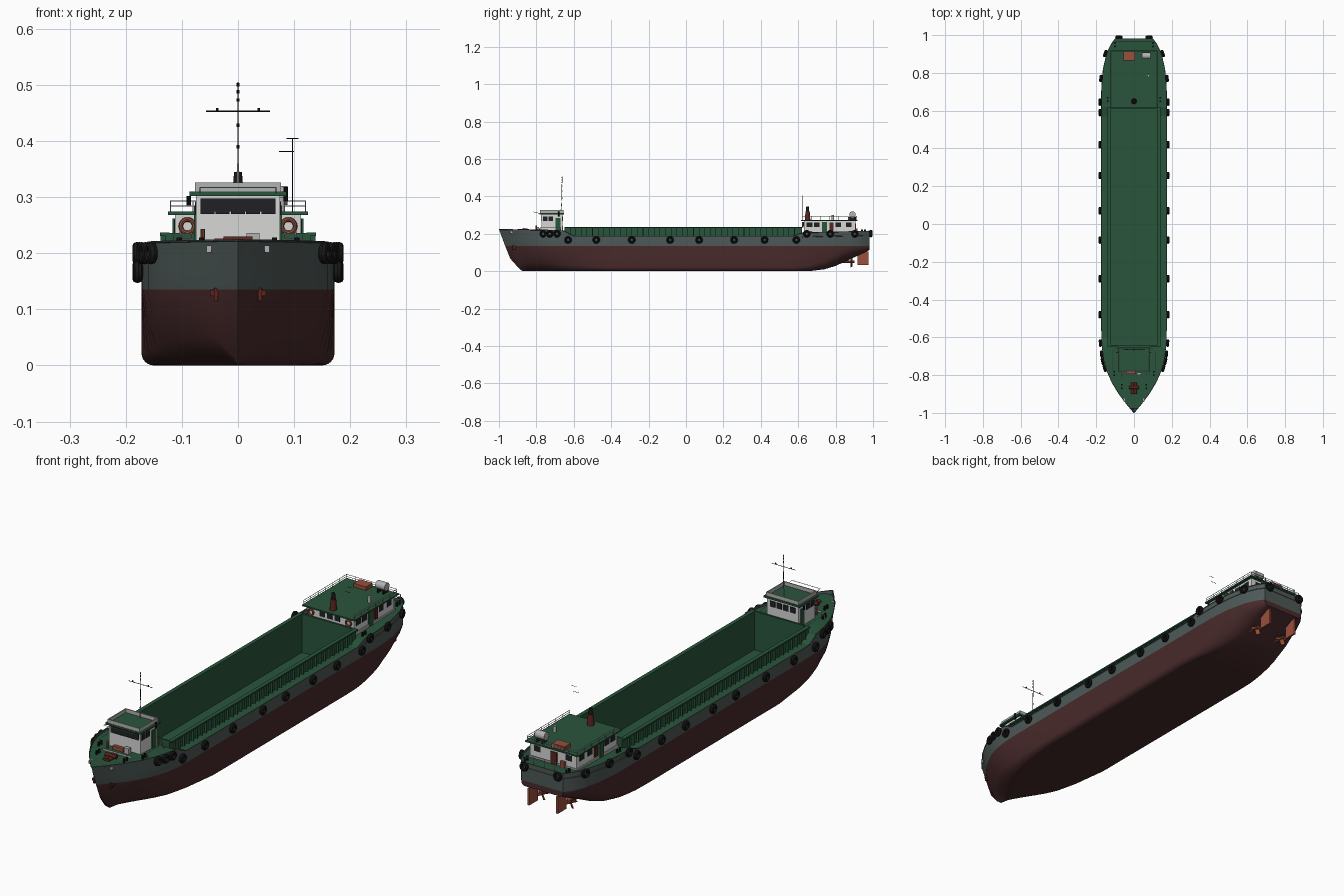
import bpy, bmesh, math
from mathutils import Vector, Matrix

if "Cube" in bpy.data.objects:
    bpy.data.objects.remove(bpy.data.objects["Cube"])

def mat(name, r, g, b):
    m = bpy.data.materials.new(name)
    m.diffuse_color = (r, g, b, 1)
    m.use_nodes = True
    m.node_tree.nodes["Principled BSDF"].inputs["Base Color"].default_value = m.diffuse_color
    return m

GREEN = mat("deck green", 0.022, 0.09, 0.044)
GREY = mat("hull grey", 0.075, 0.10, 0.095)
RED = mat("bottom red", 0.065, 0.023, 0.024)
WHITE = mat("white paint", 0.68, 0.68, 0.67)
LIGHT = mat("light grey", 0.45, 0.45, 0.45)
BLACK = mat("rubber black", 0.009, 0.009, 0.01)
GLASS = mat("window dark", 0.014, 0.015, 0.018)
ORANGE = mat("primer orange", 0.32, 0.08, 0.046)
MAROON = mat("dark red", 0.1, 0.018, 0.012)

def finish(name, bm, mats, smooth=False):
    bmesh.ops.recalc_face_normals(bm, faces=bm.faces)
    me = bpy.data.meshes.new(name)
    bm.to_mesh(me)
    bm.free()
    ob = bpy.data.objects.new(name, me)
    bpy.context.collection.objects.link(ob)
    for m in mats if isinstance(mats, list) else [mats]:
        me.materials.append(m)
    if smooth:
        bpy.ops.object.select_all(action='DESELECT')
        ob.select_set(True)
        bpy.context.view_layer.objects.active = ob
        bpy.ops.object.shade_smooth_by_angle(angle=math.radians(35))
    return ob

def boxes(name, m, items):
    """items: (x0, x1, y0, y1, z0, z1)"""
    bm = bmesh.new()
    for x0, x1, y0, y1, z0, z1 in items:
        M = Matrix.Translation(((x0+x1)/2, (y0+y1)/2, (z0+z1)/2)) @ Matrix.Diagonal((abs(x1-x0), y1-y0, z1-z0, 1))
        bmesh.ops.create_cube(bm, size=1, matrix=M)
    return finish(name, bm, m)

def rods(name, m, items, r=0.0015, r2=None, seg=6):
    """items: (start, end) pairs"""
    bm = bmesh.new()
    for a, b in items:
        a, b = Vector(a), Vector(b)
        d = b - a
        M = Matrix.Translation((a+b)/2) @ d.to_track_quat('Z', 'Y').to_matrix().to_4x4()
        bmesh.ops.create_cone(bm, cap_ends=True, segments=seg, radius1=r, radius2=r if r2 is None else r2,
                              depth=d.length, matrix=M)
    return finish(name, bm, m, seg > 6)

def rings(name, m, items, R, r, n=20, k=8):
    """items: (centre, yaw); ring axis is horizontal along yaw"""
    bm = bmesh.new()
    for c, yaw in items:
        M = Matrix.Translation(c) @ Matrix.Rotation(yaw, 4, 'Z') @ Matrix.Rotation(math.pi/2, 4, 'Y')
        g = []
        for i in range(n):
            t = math.tau*i/n
            g.append([bm.verts.new(M @ Vector(((R+r*math.cos(p))*math.cos(t), (R+r*math.cos(p))*math.sin(t),
                      1.25*r*math.sin(p)))) for p in (math.tau*j/k for j in range(k))])
        for i in range(n):
            for j in range(k):
                bm.faces.new((g[i][j], g[(i+1) % n][j], g[(i+1) % n][(j+1) % k], g[i][(j+1) % k]))
    return finish(name, bm, m, True)

def lerp(tab, v):
    for (a, p), (b, q) in zip(tab, tab[1:]):
        if v <= b:
            return p + (q-p)*max(0, v-a)/(b-a)
    return tab[-1][1]

# hull lines: half beam, keel height, sheer, stem rake, bottom narrowing
BEAM = [(-1, 0), (-.96, .034), (-.9, .08), (-.84, .116), (-.78, .143), (-.72, .16), (-.64, .17), (-.55, .172),
        (.72, .172), (.82, .163), (.9, .145), (.95, .122), (.98, .1)]
KEEL = [(.66, 0), (.74, .01), (.8, .028), (.88, .065), (.98, .112)]
TOP = [(-1, .223), (-.72, .219), (-.65, .215), (-.6, .187), (.57, .187), (.62, .205), (.98, .214)]
STEM = [(0, -.875), (.012, -.905), (.03, -.925), (.135, -.967), (.224, -1)]
FINE = [(-1, .4), (-.85, .5), (-.7, .72), (-.55, .9), (-.4, 1), (.55, 1), (.72, .9), (.85, .76), (.98, .75)]
HOLD0, HOLD1, WL = -.65, .62, .135
YS = [-1, -.98, -.96, -.93, -.9, -.87, -.84, -.81, -.78, -.75, -.72, -.68, -.65, -.6, -.55, -.48, -.4, -.2, 0, .3, .5,
      .57, .62, .66, .7, .74, .77, .8, .82, .84, .88, .9, .93, .95, .98]

def rake(y, z):
    return y if y > HOLD0 else HOLD0 + (y-HOLD0)*(lerp(STEM, z)-HOLD0)/(-1-HOLD0)

def section(y):
    w, zb, zt, f = lerp(BEAM, y), lerp(KEEL, y), lerp(TOP, y), lerp(FINE, y)
    r = min(lerp([(-1, .06), (-.6, .03), (-.4, .022), (.6, .022), (.85, .06)], y), w*.9, .13-zb)
    p = [(0, zb), ((w-r)*.5, zb)]
    p += [(w-r+r*math.sin(a), zb+r-r*math.cos(a)) for a in (i*math.pi/12 for i in range(7))]
    p += [(w, (zb+r+WL)/2), (w, WL), (w, (WL+zt)/2), (w, zt)]
    flare = lambda z: f + (1-f)*math.sin(math.pi/2*min(1, max(0, z/WL)))
    return [(x*flare(z), rake(y, z), z) for x, z in p]

bm = bmesh.new()
last = []
for s in (1, -1):
    g = [[bm.verts.new((s*x, y, z)) for x, y, z in section(v)] for v in YS]
    for a, b in zip(g, g[1:]):
        for j in range(len(a)-1):
            bm.faces.new((a[j], b[j], b[j+1], a[j+1]))
    last.append(g[-1])
for j in range(len(last[0])-1):  # transom
    bm.faces.new((last[0][j], last[0][j+1], last[1][j+1], last[1][j]))
bmesh.ops.remove_doubles(bm, verts=bm.verts, dist=.0003)
bmesh.ops.dissolve_degenerate(bm, edges=bm.edges, dist=.0001)
for f in bm.faces:
    f.material_index = int(f.calc_center_median().z < WL)
finish("hull", bm, [GREY, RED], True)

# deck plating, open over the hold
bm = bmesh.new()
for a, b in zip(YS[1:], YS[2:]):
    inner = .125 if HOLD0 < (a+b)/2 < HOLD1 else 0
    for s in (1, -1):
        vs = []
        for y, side in ((a, 0), (a, 1), (b, 1), (b, 0)):
            z = lerp(TOP, y) - (.004 if HOLD0 < y < HOLD1 else .009)
            vs.append(bm.verts.new((s*(lerp(BEAM, y) if side else inner), rake(y, z), z)))
        bm.faces.new(vs)
bmesh.ops.remove_doubles(bm, verts=bm.verts, dist=.0003)
finish("deck", bm, GREEN)

# gunwale follows the hull edge, rubbing strake round the stern
for name, dz, seq in (("gunwale", 0, YS), ("rubbing_strake", -.022, YS[22:])):
    segs = []
    for s in (1, -1):
        pts = [(s*lerp(BEAM, y), rake(y, lerp(TOP, y)+dz), lerp(TOP, y)+dz) for y in seq]
        segs += list(zip(pts, pts[1:]))
    z = .214+dz
    rods(name, GREY, segs + [((-.1, .98, z), (.1, .98, z))], .002)

# cargo hold: floor, walls, coaming flange, stays tucked under the flange
T = .236
boxes("cargo_hold", GREEN, [(-.125, .125, HOLD0, HOLD1, .06, .07), (-.129, -.123, HOLD0, HOLD1, .06, T),
      (.123, .129, HOLD0, HOLD1, .06, T), (-.129, .129, HOLD0, HOLD0+.008, .06, T), (-.129, .129, HOLD1-.008, HOLD1, .06, T)])
boxes("coaming_flange", GREEN, [(s*.122, s*.139, HOLD0, HOLD1, T-.005, T+.001) for s in (1, -1)])
boxes("coaming_stays", GREEN, [(s*.128, s*.138, y-.0015, y+.0015, .182, T-.004) for s in (1, -1)
      for y in (-.62+.03*i for i in range(41))])

# tyre fenders along the sides, clusters at bow and stern
tyres = []
for y, z in [(v, .167) for v in (-.63, -.48, -.29, -.085, .07, .257, .42, .59)] + \
        [(-.765, .2), (-.728, .2), (-.69, .2), (.645, .2), (.77, .2), (.9, .2)]:
    a = math.atan2(-(lerp(BEAM, y+.02)-lerp(BEAM, y-.02)), .04)
    x = lerp(BEAM, y)+.008*math.cos(a)
    yy = rake(y, z)+.008*math.sin(a)
    tyres += [((x, yy, z), a), ((-x, yy, z), math.pi-a)]
tyres += [((s*.08, .989, .2), math.pi/2) for s in (1, -1)]
rings("tyre_fenders", BLACK, tyres, .0135, .0065)

# forward wheelhouse
boxes("wheelhouse", WHITE, [(-.075, .075, -.772, -.66, .19, .302)])
boxes("wheelhouse_roof", GREEN, [(-.086, .086, -.782, -.652, .302, .31)])
boxes("roof_parapet", LIGHT, [(-.077, .077, -.78, -.776, .31, .326), (-.077, .077, -.66, -.656, .31, .326),
      (-.077, -.073, -.78, -.656, .31, .326), (.073, .077, -.78, -.656, .31, .326)])
rods("awning_frame", LIGHT, [((-.068, -.818, .317), (.068, -.818, .317))] +
     [((s*.068, -.818, .317), (s*.068, -.778, .308)) for s in (1, -1)], .0012)
boxes("wheelhouse_windows", GLASS, [(-.067, .067, -.775, -.77, .274, .297)] +
      [(-.067+.0272*i, -.067+.0272*i+.025, -.775, -.77, .27, .275) for i in range(5)] +
      [(-.06+.032*i, -.036+.032*i, -.662, -.657, .268, .292) for i in range(4)] +
      [(s*.074, s*.077, y, y+.024, .268, .292) for s in (1, -1) for y in (-.765, -.735)])
boxes("wheelhouse_doors", GREEN, [(s*.074, s*.078, -.697, -.672, .2, .285) for s in (1, -1)])
lad = []
for s in (1, -1):
    for k in (0, 1):
        lad.append(((s*(.083+.02*k), -.66, .2), (s*(.083+.02*k), -.66, .24)))
        lad.append(((s*.115, -.78+.11*k, .2), (s*.115, -.78+.11*k, .232)))
    lad += [((s*.083, -.66, .205+.01*i), (s*.103, -.66, .205+.01*i)) for i in range(4)]
    lad.append(((s*.115, -.78, .232), (s*.115, -.67, .232)))
rods("ladders_and_rails", LIGHT, lad, .0012)

# signal mast with yard and lamps
rods("mast_base", LIGHT, [((0, -.668, .31), (0, -.666, .36))], .0028, .002, 8)
rods("mast", BLACK, [((0, -.666, .36), (0, -.662, .505)), ((-.057, -.664, .453), (.057, -.664, .453))], .0012)
rods("mast_lamps", BLACK, [((x, -.664, z), (x, -.664, z+.006)) for x, z in
     ((-.037, .453), (.037, .453), (0, .47), (0, .485), (0, .497), (0, .387), (0, .425))], .0026, None, 8)
rods("searchlights", BLACK, [((.085, -.68, .292), (.085, -.68, .318)), ((-.088, -.68, .285), (-.088, -.68, .302))],
     .004, None, 10)

# foredeck gear: windlass, hatch, bollards, anchors
rods("windlass", MAROON, [((-.026, -.865, .222), (.026, -.865, .222)), ((-.008, -.9, .216), (-.008, -.84, .216)),
     ((.008, -.9, .216), (.008, -.84, .216))], .008, None, 12)
boxes("deck_locker", LIGHT, [(.015, .038, -.8, -.785, .205, .236), (-.07, .07, -.824, -.822, .205, .22)])
boxes("deck_hatch", ORANGE, [(-.042, .008, -.795, -.78, .205, .226)])
rods("vent_posts", ORANGE, [((-.063, -.8, .205), (-.063, -.8, .243))], .004, None, 10)
rods("bollards", BLACK, [((s*x, y+d, z), (s*x, y+d, z+.022)) for s in (1, -1) for d in (0, .018)
     for x, y, z in ((.065, -.87, .206), (.105, -.8, .206), (.14, .65, .19), (.1, .94, .2))], .005, None, 10)
boxes("anchors", MAROON, [b for s in (1, -1) for b in
      ((s*.036, s*.043, -.927, -.905, .115, .138), (s*.032, s*.05, -.924, -.905, .124, .134))])
boxes("hawse_plates", LIGHT, [(s*.047, s*.056, -.94, -.925, .201, .214) for s in (1, -1)])

# aft deckhouse
R = .274
boxes("deckhouse", WHITE, [(-.112, .112, .63, .905, .188, .268)])
boxes("deckhouse_roof", GREEN, [(-.125, .125, .615, .918, .268, R)])
boxes("deckhouse_trim", LIGHT, [(-.116, .116, .627, .908, .188, .21)])
boxes("deckhouse_windows", GLASS, [(s*.111, s*.114, y, y+.03, .235, .26) for s in (1, -1) for y in (.645, .685, .8, .855)] +
      [(-.09+.05*i, -.06+.05*i, .903, .907, .235, .258) for i in (0, 3)] +
      [(-.05+.035*i, -.025+.035*i, .628, .632, .24, .262) for i in range(3)])
boxes("deckhouse_doors", GREEN, [(s*.111, s*.117, .727, .755, .2, .262) for s in (1, -1)])
boxes("door_panels", MAROON, [(s*.111, s*.117, .768, .788, .215, .26) for s in (1, -1)] + [(-.02, .01, .902, .91, .2, .255)])
rings("life_rings", ORANGE, [((s*.09, .624, .248), math.pi/2) for s in (1, -1)], .012, .004)
boxes("stern_lockers", ORANGE, [(-.06, -.04, .905, .917, .2, .228)])

# roof and stern railings
rail = []
for z in (.284, .293):
    rail += [((s*.12, .62, z), (s*.12, .912, z)) for s in (1, -1)]
    rail.append(((-.12, .912, z), (.12, .912, z)))
rail += [((s*.12, .62+.0487*i, R), (s*.12, .62+.0487*i, .293)) for s in (1, -1) for i in range(7)]
rail += [((-.08+.04*i, .912, R), (-.08+.04*i, .912, .293)) for i in range(5)]
rail += [((-.1, .965, z), (.1, .965, z)) for z in (.23, .245)]
rail += [((-.1+.05*i, .965, .2), (-.1+.05*i, .965, .245)) for i in range(5)]
rods("railings", LIGHT, rail, .0011)

# roof gear: funnel, hatch, life raft, aerial
rods("funnel", MAROON, [((0, .65, R), (0, .65, .32))], .015, .011, 16)
rods("funnel_cap", BLACK, [((0, .65, .32), (0, .65, .345))], .009, .007, 12)
boxes("roof_hatch", ORANGE, [(-.055, .005, .865, .91, R, .29)])
rods("life_raft", LIGHT, [((.043, .89, .303), (.088, .89, .303))], .017, None, 16)
boxes("life_raft_cradle", BLACK, [(x, x+.006, .875, .905, R, .29) for x in (.05, .076)])
rods("roof_vent", LIGHT, [((.077, .785, R), (.077, .785, .3))], .007, None, 12)
rods("aerial", BLACK, [((.097, .625, R), (.097, .625, .405)), ((.073, .625, .381), (.1, .625, .381)),
     ((.086, .625, .404), (.108, .625, .404))], .0009)

# twin rudders, shafts and propellers
bm = bmesh.new()
for s in (1, -1):
    c = Vector((s*.068, .885, .05))
    for k in range(4):
        M = (Matrix.Translation(c) @ Matrix.Rotation(k*math.pi/2+.4, 4, 'Y') @ Matrix.Translation((0, 0, .016)) @
             Matrix.Rotation(.6, 4, 'Z') @ Matrix.Diagonal((.018, .003, .026, 1)))
        bmesh.ops.create_cube(bm, size=1, matrix=M)
finish("propellers", bm, ORANGE)
boxes("rudders", ORANGE, [(s*.068-.004, s*.068+.004, .918, .976, .032, .105) for s in (1, -1)])
rods("rudder_stocks", ORANGE, [((s*.068, .94, .1), (s*.068, .94, .13)) for s in (1, -1)], .005, None, 8)
rods("propeller_shafts", ORANGE, [((s*.068, .77, .05), (s*.068, .9, .05)) for s in (1, -1)], .006, None, 10)
boxes("shaft_brackets", RED, [(s*.068-.003, s*.068+.003, .85, .87, .05, .085) for s in (1, -1)])
